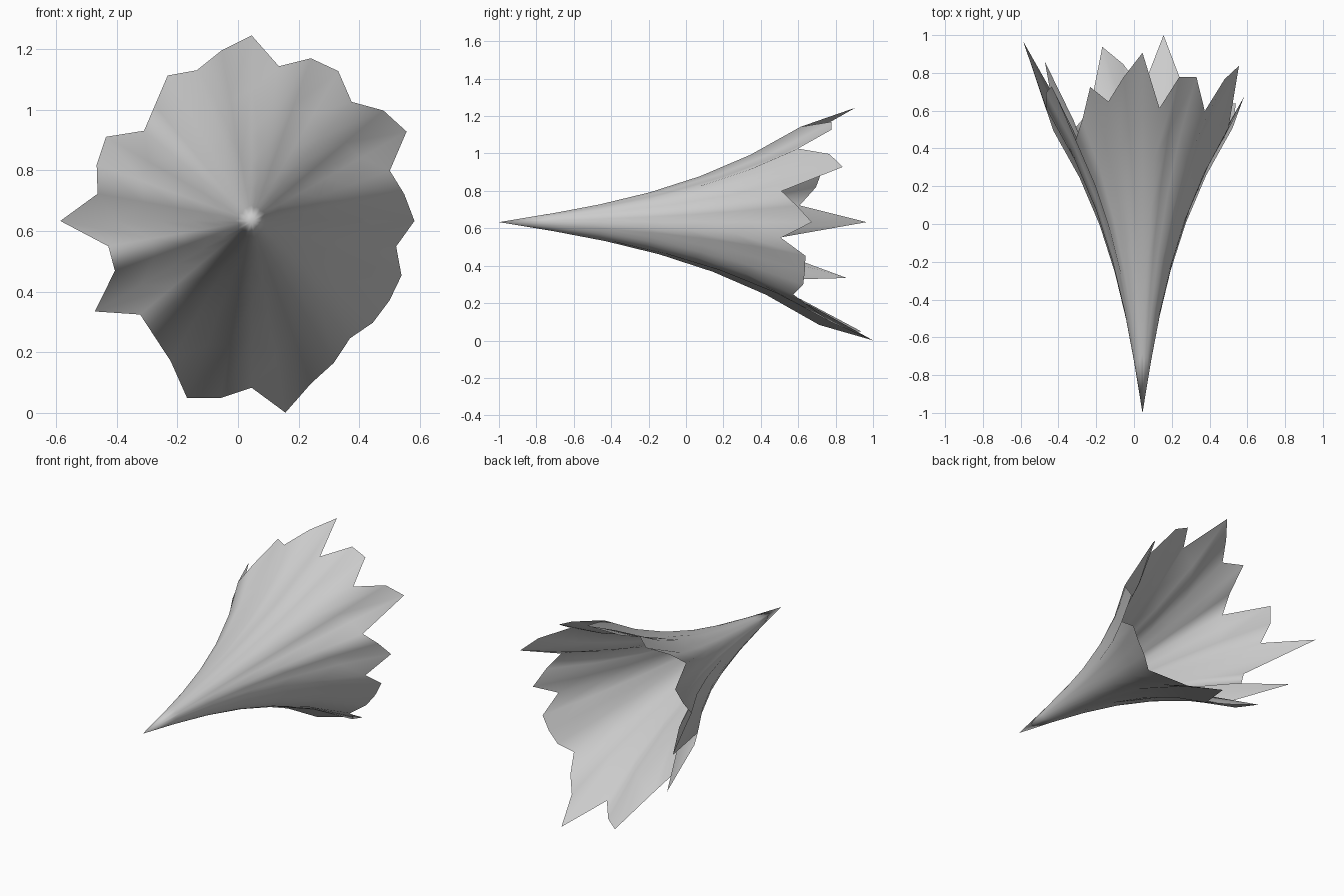
import bpy
import bmesh
from math import sin, cos, radians

# Remove the default object
default_cube = bpy.data.objects.get("Cube")
if default_cube is not None:
    bpy.data.objects.remove(default_cube, do_unlink=True)


def make_material(name, colour):
    material = bpy.data.materials.new(name)
    material.use_nodes = True
    material.diffuse_color = colour
    material.node_tree.nodes["Principled BSDF"].inputs["Base Color"].default_value = colour
    return material


# Rim radius of each rib, in thousandths, clockwise from the top
RIM_RADII = [
    612, 518, 571, 571, 513, 567, 590, 485, 511, 537, 484, 526,
    525, 522, 505, 541, 571, 642, 550, 593, 622, 534, 498, 480,
    597, 480, 480, 631, 516, 544, 555, 463, 497, 554, 529, 571,
]
FLARE = 0.321           # rim radius divided by rib length
RINGS = 6
TIP_X, TIP_Y, TIP_Z = 0.045, -1.0, 0.633


def rib_point(index, t):
    """Point on a rib: every rib is the same flaring curve scaled by its length."""
    angle = radians(index * 360 / len(RIM_RADII))
    rim = RIM_RADII[index] / 1000
    radius = rim * (t + t ** 3) / 2
    return (TIP_X + radius * sin(angle),
            TIP_Y + rim / FLARE * t,
            TIP_Z + radius * cos(angle))


def build_trumpet(name, material):
    bm = bmesh.new()
    count = len(RIM_RADII)
    tip = bm.verts.new((TIP_X, TIP_Y, TIP_Z))
    ribs = [[bm.verts.new(rib_point(k, ring / RINGS)) for ring in range(1, RINGS + 1)]
            for k in range(count)]

    # Skin each pair of neighbouring ribs from the pointed tip to the ragged rim
    for k, rib in enumerate(ribs):
        following = ribs[(k + 1) % count]
        bm.faces.new((tip, following[0], rib[0]))
        for i in range(RINGS - 1):
            bm.faces.new((rib[i], following[i], following[i + 1], rib[i + 1]))

    for face in bm.faces:
        face.smooth = True
    mesh = bpy.data.meshes.new(name)
    bm.to_mesh(mesh)
    bm.free()
    mesh.materials.append(material)
    trumpet = bpy.data.objects.new(name, mesh)
    bpy.context.collection.objects.link(trumpet)
    return trumpet


# Fluted open cone with a ragged rim
build_trumpet("fluted_trumpet", make_material("light_grey", (0.6, 0.6, 0.6, 1.0)))
